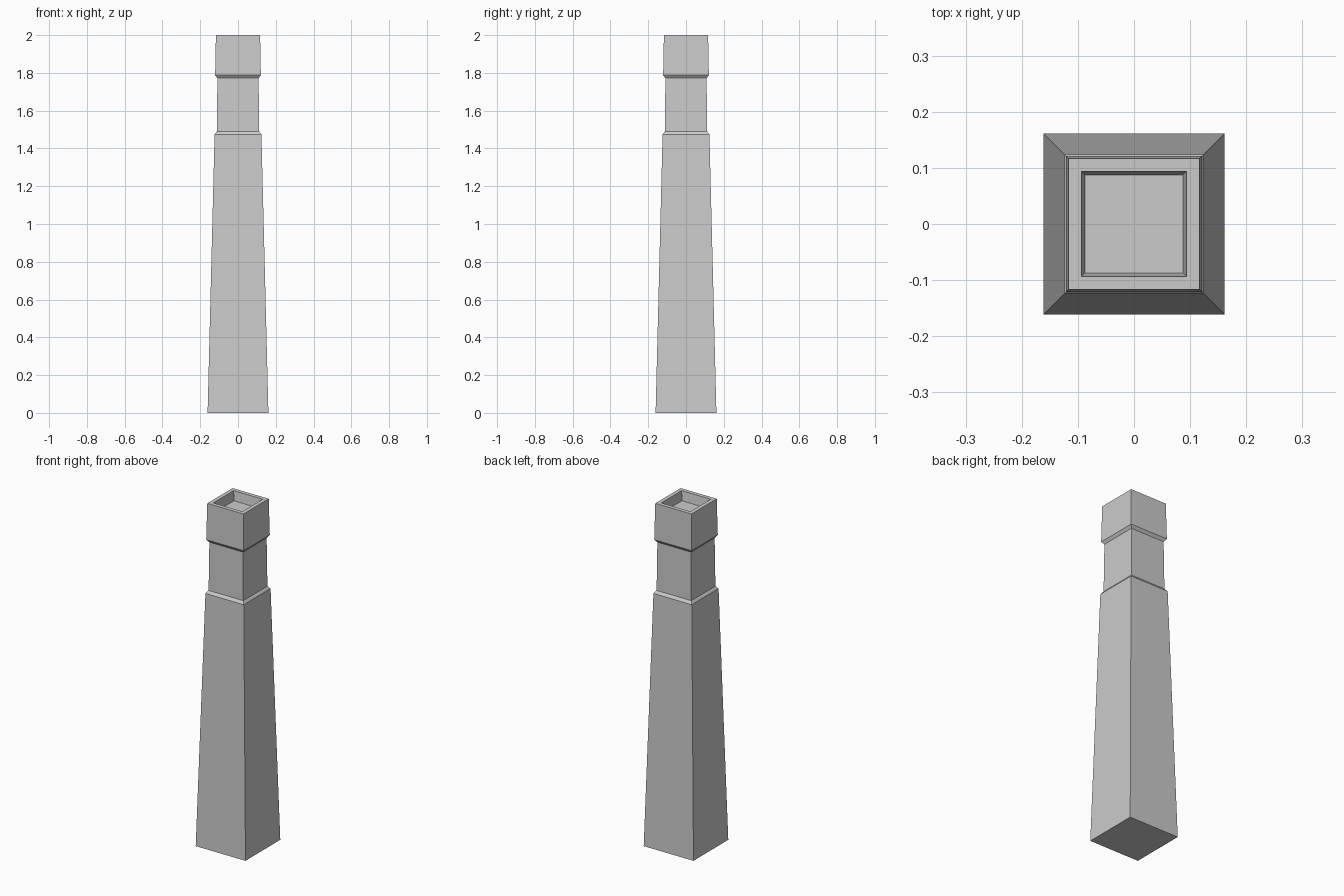
import bpy
import bmesh

cube = bpy.data.objects.get("Cube")
if cube:
    bpy.data.objects.remove(cube, do_unlink=True)

# Single stone colour
GREY = (0.6, 0.6, 0.6, 1.0)
stone = bpy.data.materials.new("light_grey_stone")
stone.use_nodes = True
stone.diffuse_color = GREY
stone.node_tree.nodes["Principled BSDF"].inputs["Base Color"].default_value = GREY


def square_loft(name, profile):
    """Join square rings of (half width, height) and cap both ends."""
    bm = bmesh.new()
    corners = ((-1, -1), (1, -1), (1, 1), (-1, 1))
    rings = [[bm.verts.new((x * r, y * r, z)) for x, y in corners]
             for r, z in profile]
    for low, high in zip(rings, rings[1:]):
        for i in range(4):
            j = (i + 1) % 4
            bm.faces.new((low[i], low[j], high[j], high[i]))
    bm.faces.new(rings[0][::-1])
    bm.faces.new(rings[-1])
    bmesh.ops.recalc_face_normals(bm, faces=bm.faces)
    mesh = bpy.data.meshes.new(name)
    bm.to_mesh(mesh)
    bm.free()
    mesh.materials.append(stone)
    obj = bpy.data.objects.new(name, mesh)
    bpy.context.collection.objects.link(obj)
    return obj


# Tapered stack: body, sloped shoulder, neck, flared cap, recessed flue
square_loft("chimney_stack", [
    (0.161, 0.0),
    (0.124, 1.474),
    (0.112, 1.49),
    (0.109, 1.772),
    (0.121, 1.788),
    (0.117, 2.0),
    (0.094, 2.0),
    (0.087, 1.945),
])
